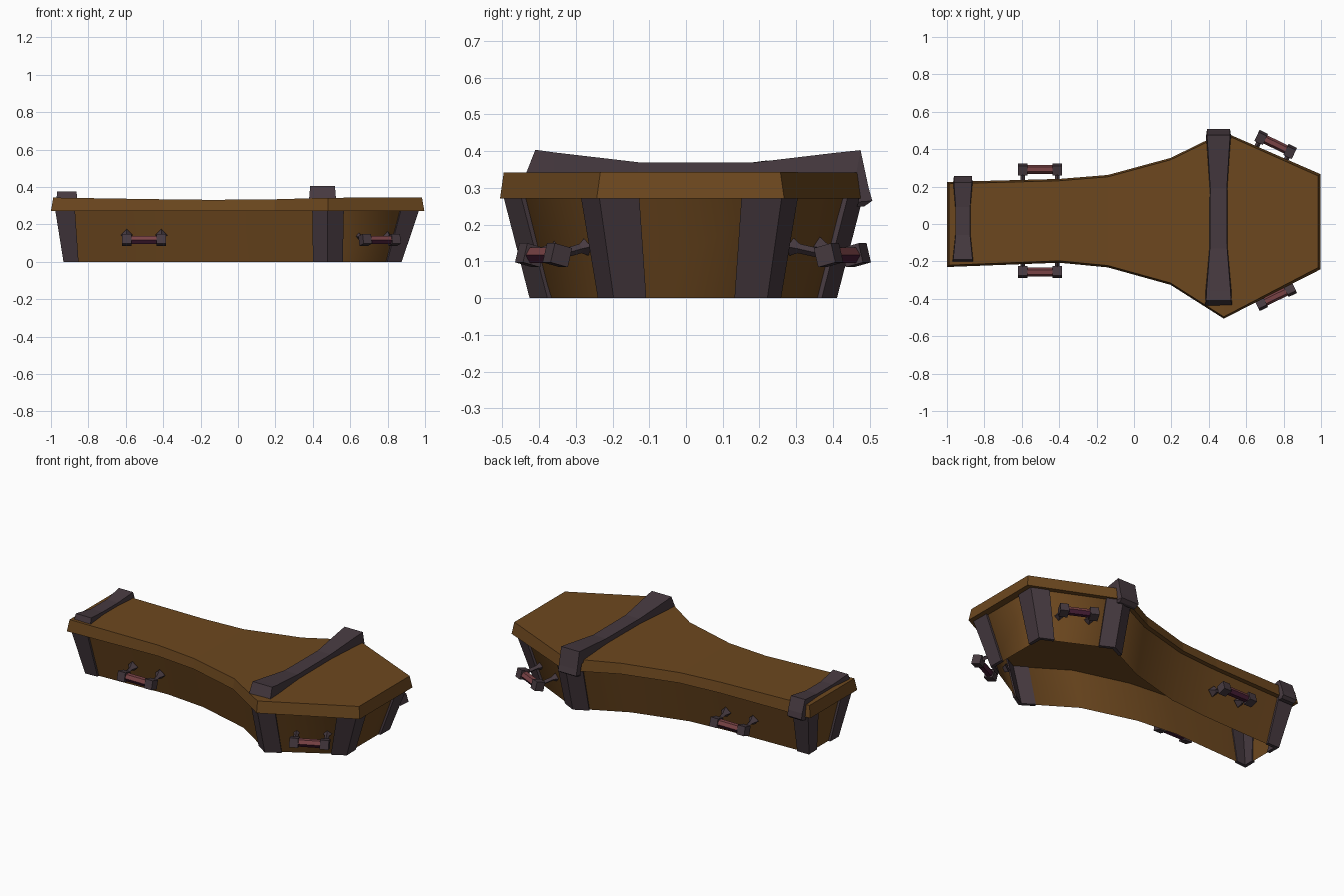
import bpy, bmesh, math
from mathutils import Vector as V

if "Cube" in bpy.data.objects:
    bpy.data.objects.remove(bpy.data.objects["Cube"])


def material(name, rgb):
    m = bpy.data.materials.new(name)
    m.diffuse_color = (*rgb, 1)
    m.use_nodes = True
    m.node_tree.nodes["Principled BSDF"].inputs["Base Color"].default_value = m.diffuse_color
    return m


WOOD = material("brown wood", (0.152, 0.064, 0.0135))
IRON = material("dark iron", (0.062, 0.042, 0.051))
RED = material("dull red grip", (0.19, 0.055, 0.06))
PURPLE = material("dark purple grip", (0.06, 0.012, 0.035))


def loft(name, rings, *mats, caps=True):
    """Skin equal even-sided rings, closing both ends with a strip of quads."""
    bm = bmesh.new()
    vs = [[bm.verts.new(p) for p in r] for r in rings]
    n = len(rings[0])
    for a, b in zip(vs, vs[1:]):
        for i in range(n):
            j = (i + 1) % n
            bm.faces.new((a[i], a[j], b[j], b[i]))
    for r in (vs[0], vs[-1]) if caps else ():
        for i in range(n // 2 - 1):
            bm.faces.new((r[i], r[i + 1], r[n - 2 - i], r[n - 1 - i]))
    if caps:
        bmesh.ops.recalc_face_normals(bm, faces=bm.faces)
    bm.normal_update()
    if len(mats) > 1:  # second colour on downward faces
        for f in bm.faces:
            f.material_index = int(f.normal.z < -0.1)
    me = bpy.data.meshes.new(name)
    bm.to_mesh(me)
    bm.free()
    for m in mats:
        me.materials.append(m)
    ob = bpy.data.objects.new(name, me)
    bpy.context.collection.objects.link(ob)
    return ob


# Plan outline of the lid, counter-clockwise from the foot
OUT = [(-1, -.23), (-.4, -.207), (-.14, -.232), (.195, -.325), (.48, -.506), (.99, -.243),
       (.99, .267), (.48, .492), (.195, .353), (-.14, .262), (-.4, .241), (-1, .225)]


def outline(foot, head, inset, z, head_inset=None):
    """Lid outline moved to new end positions, with its sides drawn in."""
    ends = {-1: foot, .99: head}
    ring = []
    for x, y in OUT:
        d = head_inset if x == .99 and head_inset is not None else inset
        ring.append(V((ends.get(x, x), y - math.copysign(d, y), z)))
    return ring


# Lid: tapered slab with a slight dip along its length
lid_top = outline(-.988, .984, .010, 0)
for p in lid_top:
    p.z = .331 + .012 * min(1, (abs(p.x + .1) / .6) ** 2)
loft("lid", [outline(-1, .996, 0, .272), lid_top], WOOD)

# Body: open-bottomed shell, walls lean outward to the lid
low, high = outline(-.918, .86, .098, 0, .055), outline(-.962, .953, .027, .275, .016)
body = loft("body", [low, high], WOOD, caps=False)
bpy.context.view_layer.objects.active = body
body.select_set(True)
bpy.ops.object.shade_smooth_by_angle(angle=math.radians(68))


# Corner posts wrapping the six main corners
def post_ring(ring, i, d, t):
    p, a, b = ring[i], ring[i - 1], ring[(i + 1) % len(ring)]
    da, db = (a - p).normalized(), (b - p).normalized()
    na, nb = V((-da.y, da.x, 0)), V((db.y, -db.x, 0))
    if na.dot(db) > 0:
        na = -na
    if nb.dot(da) > 0:
        nb = -nb
    miter = (na + nb) / (1 + na.dot(nb))
    pa, pb = p + da * d, p + db * d
    return [pa + na * t * .9, p + miter * t, pb + nb * t * .9,
            pb - nb * .006, p - miter * .006, pa - na * .006]


for i, d0, d1 in ((0, .065, .09), (4, .085, .09), (5, .08, .1),
                  (6, .08, .1), (7, .085, .09), (11, .065, .09)):
    loft("corner_post", [post_ring(low, i, d0, .015), post_ring(high, i, d1, .015)], IRON)


# Straps over the lid: (outer y, outer z, inner y, inner z, half width)
def strap(name, x, stations):
    loft(name, [[(x - w, yi, zi), (x - w * .92, yo, zo), (x + w * .92, yo, zo), (x + w, yi, zi)]
                for yo, zo, yi, zi, w in stations], IRON)


strap("shoulder_strap", .452, [
    (-.41, .404, -.437, .335, .072), (-.36, .397, -.36, .33, .07), (-.13, .37, -.13, .325, .05),
    (.19, .37, .19, .325, .048), (.40, .395, .40, .325, .062), (.475, .403, .46, .325, .067),
    (.497, .30, .47, .29, .067), (.507, .265, .47, .262, .067), (.485, .25, .465, .25, .06)])
strap("foot_strap", -.915, [
    (-.19, .375, -.202, .335, .056), (-.06, .358, -.06, .33, .042), (.09, .358, .09, .33, .042),
    (.222, .375, .21, .33, .052), (.25, .30, .22, .29, .052), (.257, .265, .22, .262, .052),
    (.24, .25, .215, .25, .048)])


# Handles: two blocks, a grip between them, and flared brackets to the wall
def handle(name, p, q, side, reach):
    p, q = V(p), V(q)
    u = (q - p).normalized()
    n = V((-u.y, u.x, 0))
    if n.y * side < 0:
        n = -n
    up = V((0, 0, 1))

    def ring(c, r, sides, phase, a, b):
        return [c + r * (a * math.cos(phase + k * math.tau / sides)
                         + b * math.sin(phase + k * math.tau / sides)) for k in range(sides)]

    loft(name + "_grip", [ring(c, .024, 6, 0, n, up) for c in (p, q)], RED, PURPLE)
    for c in (p, q):
        loft(name + "_block", [ring(c + u * s, .038, 4, math.pi / 4 + .25, n, up)
                               for s in (-.025, .025)], IRON)
        wall = c - n * reach + up * .026
        mid = wall + (c - wall) * .3
        tilt = (up + n * .26).normalized()  # plates lie along the leaning wall
        loft(name + "_bracket", [ring(wall, .033, 4, 0, u, tilt), ring(mid, .013, 4, 0, u, tilt),
                                 ring(c, .013, 4, 0, u, up)], IRON)


handle("front_foot_handle", (-.595, -.257, .117), (-.41, -.257, .117), -1, .092)
handle("back_foot_handle", (-.595, .292, .117), (-.41, .292, .117), 1, .098)
handle("front_head_handle", (.68, -.425, .117), (.835, -.35, .117), -1, .100)
handle("back_head_handle", (.68, .463, .117), (.835, .388, .117), 1, .128)
